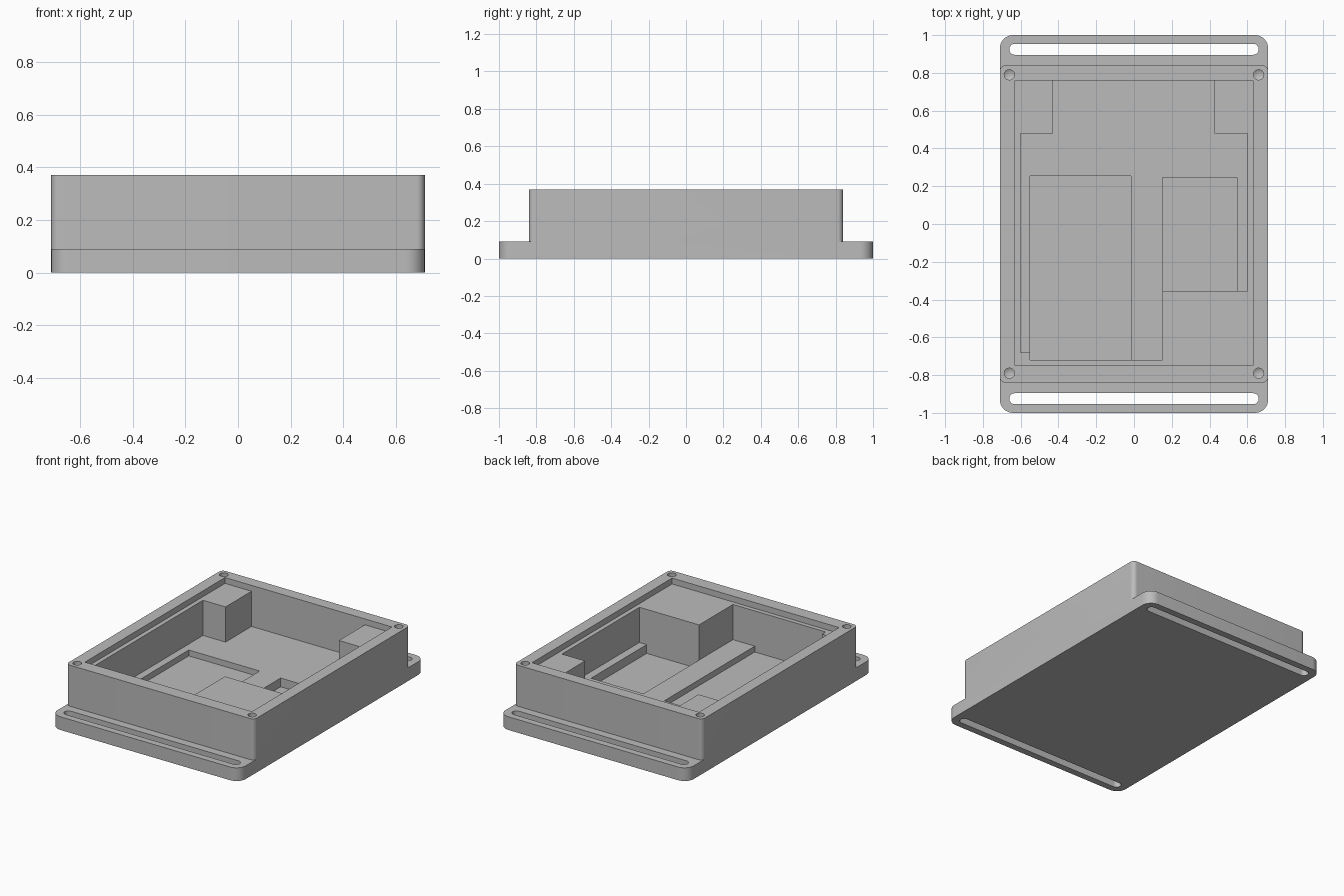
import bpy
import bmesh
import math

if "Cube" in bpy.data.objects:
    bpy.data.objects.remove(bpy.data.objects["Cube"])

grey = bpy.data.materials.new("plain grey")
grey.use_nodes = True
colour = (0.5, 0.5, 0.5, 1)
grey.diffuse_color = colour
grey.node_tree.nodes["Principled BSDF"].inputs["Base Color"].default_value = colour

TOP, LEDGE, FLOOR = 0.37, 0.33, 0.09
ABOVE = TOP + 0.1


def rounded(x0, x1, y0, y1, r, steps=10):
    """Counter-clockwise outline of a rectangle with rounded corners."""
    pts = []
    centres = ((x1 - r, y1 - r), (x0 + r, y1 - r), (x0 + r, y0 + r), (x1 - r, y0 + r))
    for quarter, (cx, cy) in enumerate(centres):
        for i in range(steps + 1):
            a = (quarter + i / steps) * math.pi / 2
            pts.append((cx + r * math.cos(a), cy + r * math.sin(a)))
    return pts


def box(x0, x1, y0, y1):
    return [(x0, y0), (x1, y0), (x1, y1), (x0, y1)]


def finish(name, bm):
    bmesh.ops.remove_doubles(bm, verts=bm.verts, dist=1e-5)
    bmesh.ops.recalc_face_normals(bm, faces=bm.faces)
    mesh = bpy.data.meshes.new(name)
    bm.to_mesh(mesh)
    bm.free()
    mesh.materials.append(grey)
    obj = bpy.data.objects.new(name, mesh)
    bpy.context.collection.objects.link(obj)
    return obj


def prism(name, outline, z0, z1):
    """Extrude an outline upward into a solid."""
    bm = bmesh.new()
    face = bm.faces.new([bm.verts.new((x, y, z0)) for x, y in outline])
    up = bmesh.ops.extrude_face_region(bm, geom=[face])["geom"]
    for v in up:
        if isinstance(v, bmesh.types.BMVert):
            v.co.z = z1
    return finish(name, bm)


def drill(name, x, y, radius, depth):
    """Blind round hole with a conical tip."""
    bm = bmesh.new()
    rings = []
    for z in (TOP - depth, ABOVE):
        rings.append([bm.verts.new((x + radius * math.cos(i * math.tau / 24),
                                    y + radius * math.sin(i * math.tau / 24), z))
                      for i in range(24)])
    tip = bm.verts.new((x, y, TOP - depth - radius * 0.6))
    low, high = rings
    bm.faces.new(high)
    for i in range(24):
        j = (i + 1) % 24
        bm.faces.new((low[i], low[j], high[j], high[i]))
        bm.faces.new((low[j], low[i], tip))
    return finish(name, bm)


def combine(target, tool, operation):
    mod = target.modifiers.new(tool.name, "BOOLEAN")
    mod.operation = operation
    mod.solver = "EXACT"
    mod.object = tool
    graph = bpy.context.evaluated_depsgraph_get()
    mesh = bpy.data.meshes.new_from_object(target.evaluated_get(graph))
    target.modifiers.clear()
    target.data = mesh
    bpy.data.objects.remove(tool)


# Flanged base plate and the upright box joined into one shell
case = prism("enclosure_tray", rounded(-0.71, 0.71, -1, 1, 0.07), 0, FLOOR)
combine(case, prism("walls", rounded(-0.71, 0.71, -0.84, 0.84, 0.03), 0, TOP), "UNION")

# Shallow lid recess
cutters = [prism("lid_recess", box(-0.63, 0.63, -0.75, 0.76), LEDGE, ABOVE)]

# Main cavity, leaving corner support blocks
cavity = [(-0.55, -0.72), (0.15, -0.72), (0.15, -0.355), (0.6, -0.355),
          (0.6, 0.48), (0.425, 0.48), (0.425, 0.76), (-0.43, 0.76),
          (-0.43, 0.48), (-0.6, 0.48), (-0.6, -0.68), (-0.55, -0.68)]
cutters.append(prism("cavity", cavity, FLOOR, ABOVE))

# Component pockets in the floor
cutters.append(prism("long_pocket", box(-0.55, -0.015, -0.72, 0.255), 0.05, 0.2))
cutters.append(prism("short_pocket", box(0.15, 0.545, -0.355, 0.245), 0.03, 0.2))

# Strap slots and screw holes at both ends
for end in (-1, 1):
    y = end * 0.925
    cutters.append(prism("strap_slot", rounded(-0.66, 0.66, y - 0.029, y + 0.029, 0.0289),
                         -0.1, 0.2))
    for side in (-1, 1):
        cutters.append(drill("screw_hole", side * 0.66, end * 0.79, 0.027, 0.2))

for cutter in cutters:
    combine(case, cutter, "DIFFERENCE")

# Smooth rounded corners, keep hard edges
bpy.ops.object.select_all(action="DESELECT")
case.select_set(True)
bpy.context.view_layer.objects.active = case
bpy.ops.object.shade_smooth_by_angle(angle=math.radians(30))
